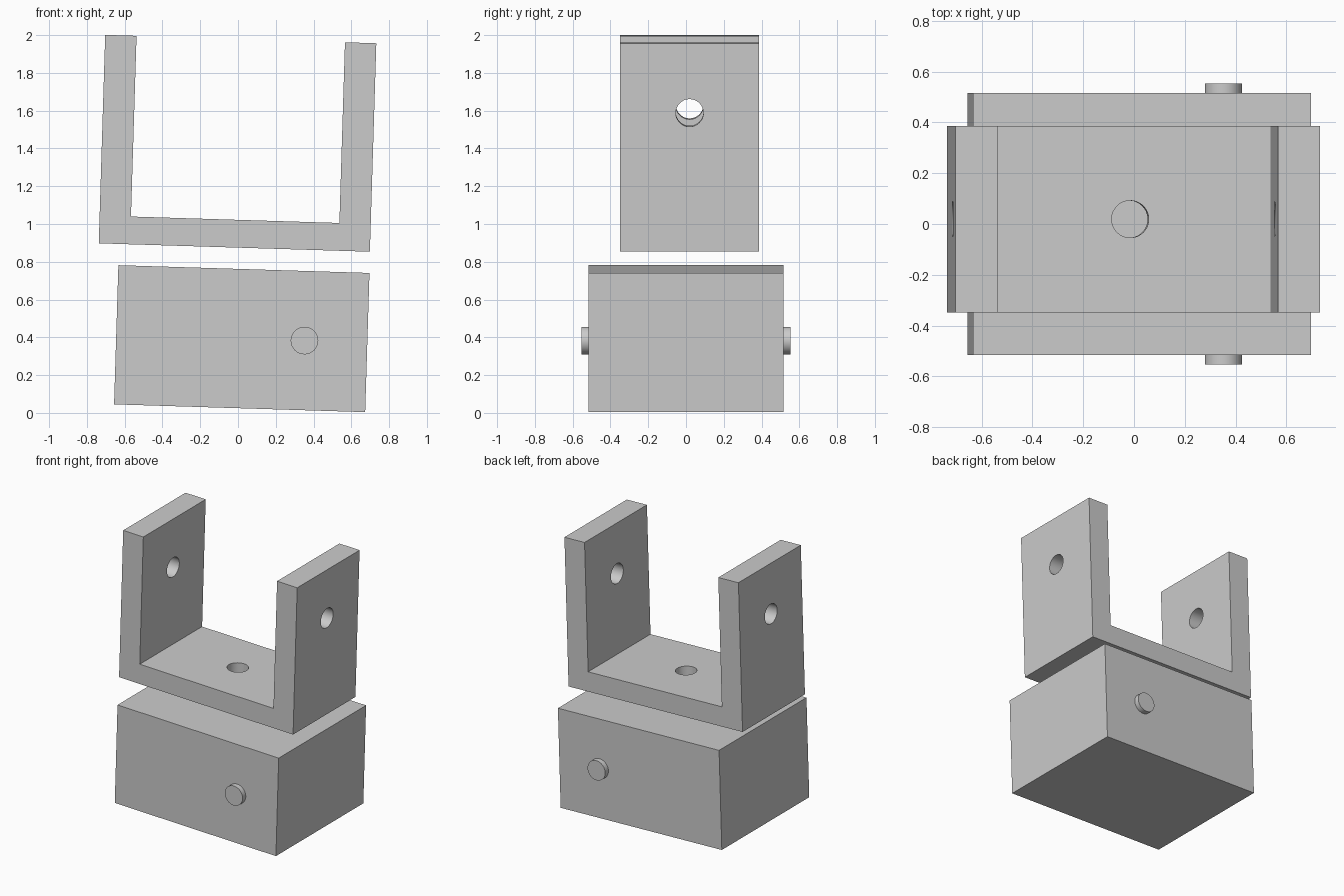
import bpy
import bmesh
from math import radians
from mathutils import Matrix, Vector

cube = bpy.data.objects.get("Cube")
if cube:
    bpy.data.objects.remove(cube, do_unlink=True)

TILT = Matrix.Rotation(radians(1.77), 4, "Y")
HOLE_RADIUS = 0.073

grey = bpy.data.materials.new("plain_grey")
grey.use_nodes = True
grey.diffuse_color = (0.6, 0.6, 0.6, 1)
grey.node_tree.nodes["Principled BSDF"].inputs["Base Color"].default_value = (0.6, 0.6, 0.6, 1)


def finish(name, bm, origin):
    """Turn a bmesh into a tilted object placed at origin."""
    bmesh.ops.recalc_face_normals(bm, faces=bm.faces)
    mesh = bpy.data.meshes.new(name)
    bm.to_mesh(mesh)
    bm.free()
    mesh.materials.append(grey)
    obj = bpy.data.objects.new(name, mesh)
    bpy.context.collection.objects.link(obj)
    obj.matrix_world = Matrix.Translation(origin) @ TILT
    return obj


def add_rod(bm, center, axis, length):
    turn = Vector((0, 0, 1)).rotation_difference(Vector(axis)).to_matrix().to_4x4()
    bmesh.ops.create_cone(bm, cap_ends=True, segments=48, radius1=HOLE_RADIUS,
                          radius2=HOLE_RADIUS, depth=length,
                          matrix=Matrix.Translation(center) @ turn)


def smooth(obj):
    bpy.ops.object.select_all(action="DESELECT")
    obj.select_set(True)
    bpy.context.view_layer.objects.active = obj
    bpy.ops.object.shade_smooth_by_angle(angle=radians(30))


# Lower block
block_center = Vector((0.02, 0, 0.393))
bm = bmesh.new()
bmesh.ops.create_cube(bm, size=1, matrix=Matrix.Diagonal((1.33, 1.03, 0.737, 1)))
finish("base_block", bm, block_center)

# Pivot pin sticking out of the block's front and back
bm = bmesh.new()
add_rod(bm, (0, 0, 0), (0, 1, 0), 1.106)
smooth(finish("pivot_pin", bm, Vector((0.352, 0, 0.383))))

# U-shaped bracket: profile extruded front to back, origin at bottom middle
W, H, WALL, FLOOR, DEPTH = 0.718, 1.104, 0.166, 0.147, 0.735
bracket_origin = Vector((-0.0195, 0.019, 0.8755))
half = [(W, 0), (W, H), (W - WALL, H), (W - WALL, FLOOR)]
profile = half + [(-x, z) for x, z in reversed(half)]
bm = bmesh.new()
face = bm.faces.new([bm.verts.new((x, -DEPTH / 2, z)) for x, z in profile])
extruded = bmesh.ops.extrude_face_region(bm, geom=[face])["geom"]
bmesh.ops.translate(bm, vec=(0, DEPTH, 0),
                    verts=[v for v in extruded if isinstance(v, bmesh.types.BMVert)])
bracket = finish("u_bracket", bm, bracket_origin)

# Drill the floor hole and the aligned arm holes
for center, axis, length in [((0, 0, FLOOR / 2), (0, 0, 1), 0.4),
                             ((0, 0, 0.735), (1, 0, 0), 2)]:
    bm = bmesh.new()
    add_rod(bm, center, axis, length)
    cutter = finish("hole_cutter", bm, bracket_origin)
    cutter.hide_render = True
    drill = bracket.modifiers.new("drill", "BOOLEAN")
    drill.operation = "DIFFERENCE"
    drill.solver = "EXACT"
    drill.object = cutter
    bpy.context.view_layer.objects.active = bracket
    bpy.ops.object.modifier_apply(modifier=drill.name)
    bpy.data.objects.remove(cutter, do_unlink=True)
smooth(bracket)
